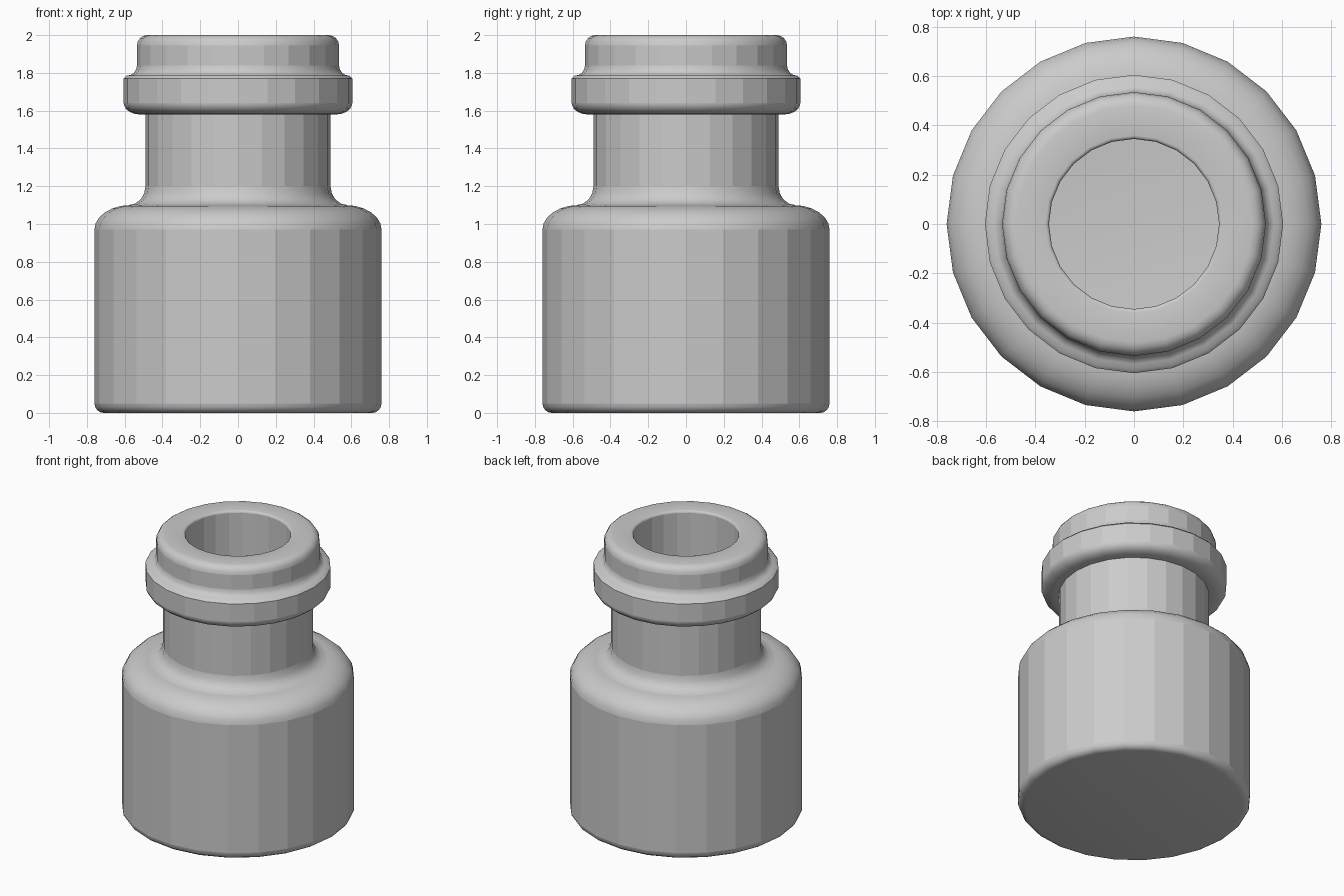
import bpy
import bmesh
from math import sin, cos, pi, radians

cube = bpy.data.objects.get("Cube")
if cube:
    bpy.data.objects.remove(cube, do_unlink=True)

SIDES = 24

grey = bpy.data.materials.new("plain grey")
grey.use_nodes = True
colour = (0.6, 0.6, 0.6, 1)
grey.diffuse_color = colour
grey.node_tree.nodes["Principled BSDF"].inputs["Base Color"].default_value = colour


def arc(r, z, rx, rz, start, end, steps=4):
    """Points of an elliptical fillet around (r, z)."""
    angles = [radians(start + (end - start) * i / steps) for i in range(steps + 1)]
    return [(r + rx * cos(a), z + rz * sin(a)) for a in angles]


def lathe(name, profile):
    """Spin a profile that starts and ends with a flat disc."""
    bm = bmesh.new()
    rings = []
    for r, z in profile:
        rings.append([bm.verts.new((r * cos(2 * pi * i / SIDES),
                                    r * sin(2 * pi * i / SIDES), z))
                      for i in range(SIDES)])
    for low, high in zip(rings, rings[1:]):
        for i in range(SIDES):
            j = (i + 1) % SIDES
            bm.faces.new((low[i], low[j], high[j], high[i]))
    bm.faces.new(rings[0][::-1])
    bm.faces.new(rings[-1])
    mesh = bpy.data.meshes.new(name)
    bm.to_mesh(mesh)
    bm.free()
    mesh.materials.append(grey)
    obj = bpy.data.objects.new(name, mesh)
    bpy.context.collection.objects.link(obj)
    bpy.ops.object.select_all(action="DESELECT")
    obj.select_set(True)
    bpy.context.view_layer.objects.active = obj
    bpy.ops.object.shade_smooth_by_angle(angle=radians(35))
    # Upright walls keep their facets, the fillets stay smooth
    for face in mesh.polygons:
        if abs(face.normal.z) < 0.01:
            face.use_smooth = False
    return obj


# Body and shoulder
profile = arc(0.71, 0.05, 0.05, 0.05, -90, 0)
profile += arc(0.57, 0.97, 0.19, 0.13, 0, 90, 6)
# Neck, flaring into the shoulder
profile += arc(0.58, 1.20, 0.09, 0.10, 270, 180)
profile += [(0.49, 1.58)]
# Collar ring
profile += arc(0.52, 1.64, 0.085, 0.06, -90, -10)
profile += [(0.605, 1.64), (0.605, 1.77)]
profile += arc(0.59, 1.84, 0.055, 0.055, 270, 180)
# Lip
profile += arc(0.48, 1.945, 0.055, 0.055, 0, 90)
profile += arc(0.36, 1.985, 0.015, 0.015, 90, 180, 3)
# Bore and hollow inside
profile += [(0.345, 1.12)]
profile += arc(0.50, 0.92, 0.15, 0.10, 90, 0)
profile += arc(0.60, 0.15, 0.05, 0.05, 0, -90)

lathe("bottle", profile)
